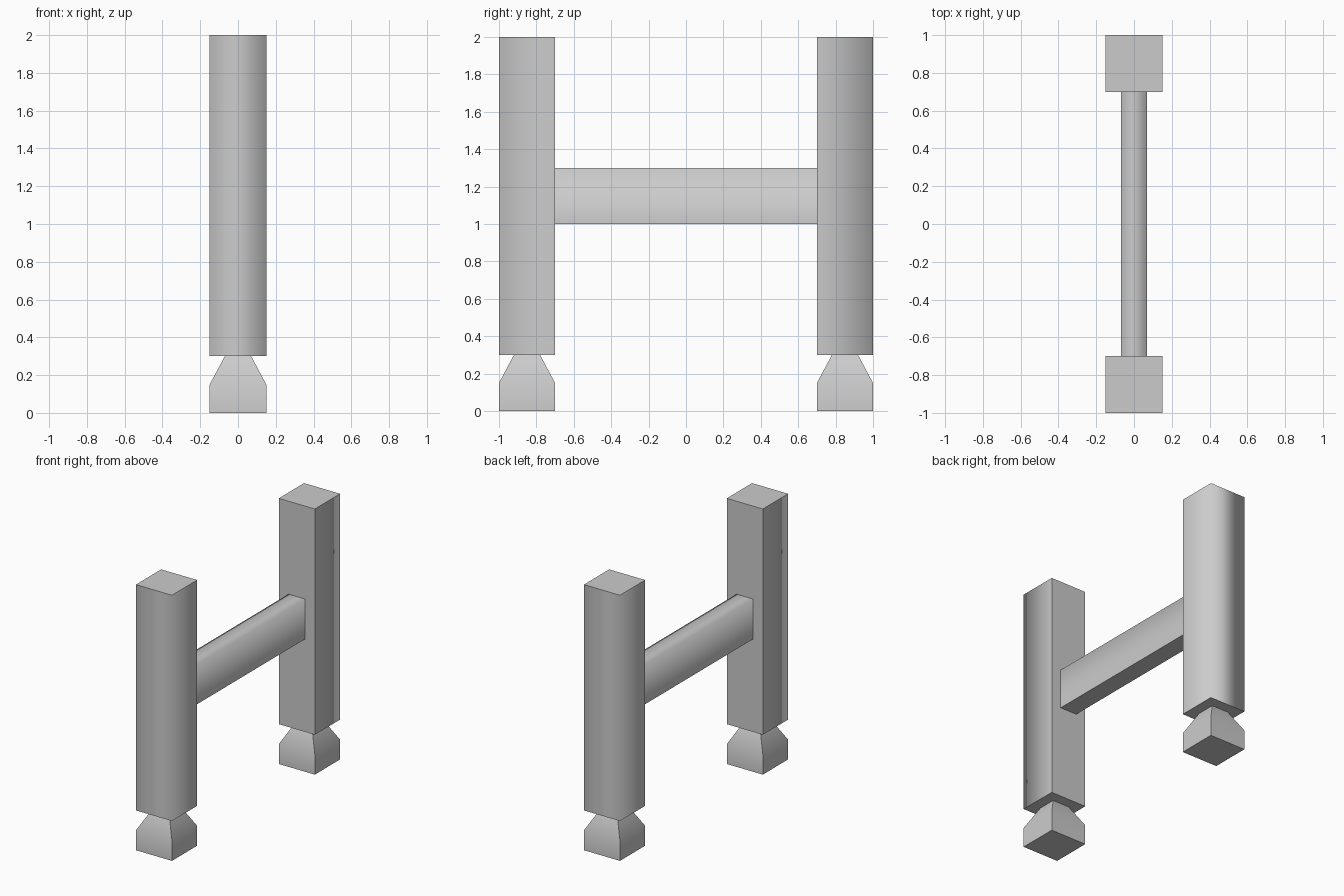
import bpy
import bmesh

if "Cube" in bpy.data.objects:
    bpy.data.objects.remove(bpy.data.objects["Cube"])


def loft(name, sections, centre_y, is_soft):
    """Closed solid through rectangular sections (half_x, half_y, z); only soft edges shade smoothly."""
    bm = bmesh.new()
    rings = [[bm.verts.new((sx * hx, centre_y + sy * hy, z))
              for sx, sy in ((-1, -1), (1, -1), (1, 1), (-1, 1))]
             for hx, hy, z in sections]
    for low, high in zip(rings, rings[1:]):
        for i in range(4):
            j = (i + 1) % 4
            bm.faces.new((low[i], low[j], high[j], high[i]))
    bm.faces.new(rings[0][::-1])
    bm.faces.new(rings[-1])
    for f in bm.faces:
        f.smooth = True
    for e in bm.edges:
        a, b = (v.co for v in e.verts)
        e.smooth = is_soft((a + b) / 2, b - a)
    mesh = bpy.data.meshes.new(name)
    bm.to_mesh(mesh)
    bm.free()
    obj = bpy.data.objects.new(name, mesh)
    bpy.context.collection.objects.link(obj)
    return obj


for side, label in ((-1, "front"), (1, "back")):
    y = side * 0.85
    # Square post, softened along its two outer vertical edges
    loft(label + "_post", [(0.15, 0.15, 0.3), (0.15, 0.15, 2.0)], y,
         lambda mid, d: abs(d.z) > 1 and abs(mid.y) > 0.9)
    # Foot: block with a tapered neck, softened where the taper starts
    loft(label + "_foot", [(0.15, 0.15, 0), (0.15, 0.15, 0.15), (0.07, 0.07, 0.3)], y,
         lambda mid, d: abs(mid.z - 0.15) < 0.01 and abs(d.z) < 0.01)

# Crossbar between the posts, softened along its top edges
loft("crossbar", [(0.07, 0.7, 1.0), (0.07, 0.7, 1.3)], 0,
     lambda mid, d: abs(d.y) > 1 and mid.z > 1.2)
